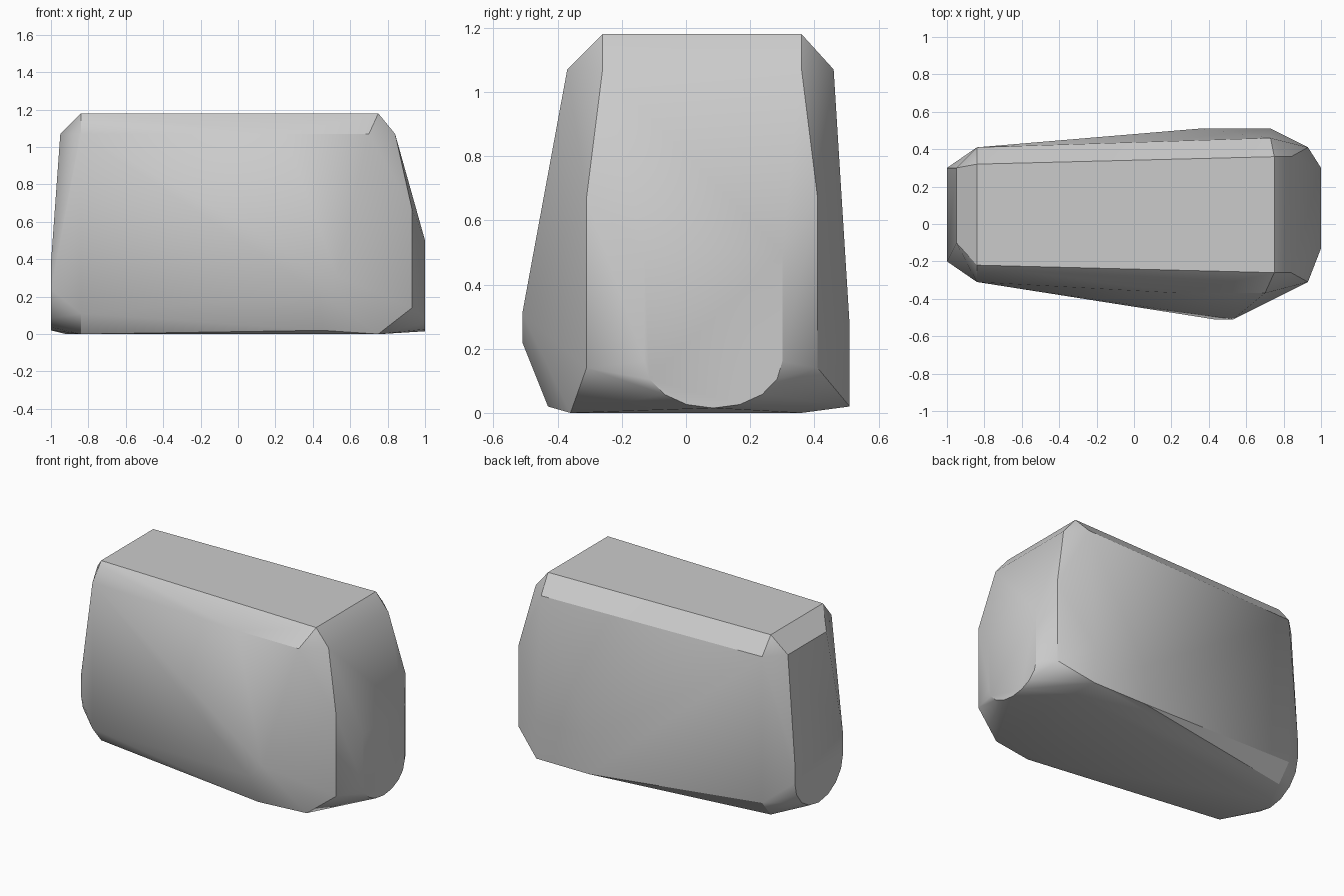
import bpy
import bmesh
from math import radians, sin, cos, pi

default_cube = bpy.data.objects.get("Cube")
if default_cube:
    bpy.data.objects.remove(default_cube, do_unlink=True)


def make_material(name, value):
    material = bpy.data.materials.new(name)
    colour = (value, value, value, 1)
    material.diffuse_color = colour
    material.use_nodes = True
    shader = material.node_tree.nodes["Principled BSDF"]
    shader.inputs["Base Color"].default_value = colour
    return material


def level(height, *outline):
    """Points of a horizontal cross-section."""
    return [(x, y, height) for x, y in outline]


def rounded_end(x, front, back, top, waist, bottom, steps=8):
    """Upright end face with a half-round lower edge."""
    middle, half = (front + back) / 2, (back - front) / 2
    points = [(x, front, top), (x, back, top)]
    for step in range(steps + 1):
        angle = pi * step / steps
        y = middle - half * cos(angle)
        z = waist - (waist - bottom) * sin(angle)
        points.append((x, y, z))
    return points


def hull_object(name, points, material, sharp_angle):
    """Wrap a closed faceted skin around the points."""
    bm = bmesh.new()
    for point in points:
        bm.verts.new(point)
    hull = bmesh.ops.convex_hull(bm, input=bm.verts)
    loose = [item for item in hull["geom_interior"] + hull["geom_unused"]
             if isinstance(item, bmesh.types.BMVert)]
    bmesh.ops.delete(bm, geom=list(set(loose)), context="VERTS")
    bmesh.ops.dissolve_limit(bm, angle_limit=radians(1),
                             verts=bm.verts, edges=bm.edges)
    bmesh.ops.recalc_face_normals(bm, faces=bm.faces)
    mesh = bpy.data.meshes.new(name)
    bm.to_mesh(mesh)
    bm.free()
    mesh.materials.append(material)
    block = bpy.data.objects.new(name, mesh)
    bpy.context.collection.objects.link(block)
    bpy.ops.object.select_all(action="DESELECT")
    block.select_set(True)
    bpy.context.view_layer.objects.active = block
    bpy.ops.object.shade_smooth_by_angle(angle=radians(sharp_angle))
    return block


left, right = -.84, .93

# Flat top and the chamfered shoulder below it
points = level(1.18, (left, -.22), (left, .32), (.75, .36), (.75, -.26))
points += level(1.07, (left, -.31), (.25, -.37), (.7, -.37), (.84, -.26),
                (.84, .36), (.73, .46), (left, .41), (-.95, .3), (-.95, -.1))

# Upright corner edges
for z in (.67, .14):
    points += level(z, (right, -.31), (right, .41))
points += level(.11, (left, -.31), (left, .41))

# Bulging front and back sides
points += level(.31, (.53, -.51))
points += level(.22, (.43, -.51))
points += level(.27, (.35, .51), (.73, .51))
points += level(.02, (.45, -.43), (.35, .51), (.73, .51))

# Flat underside
points += level(0, (left, -.22), (left, .32), (-.92, .15), (.35, -.36),
                (.75, -.36), (.76, .36))

# Rounded end faces
points += rounded_end(-1, -.2, .3, .38, .24, .02)
points += rounded_end(1, -.13, .3, .5, .16, .015)

hull_object("stone_block", points, make_material("stone grey", .6), 30)
